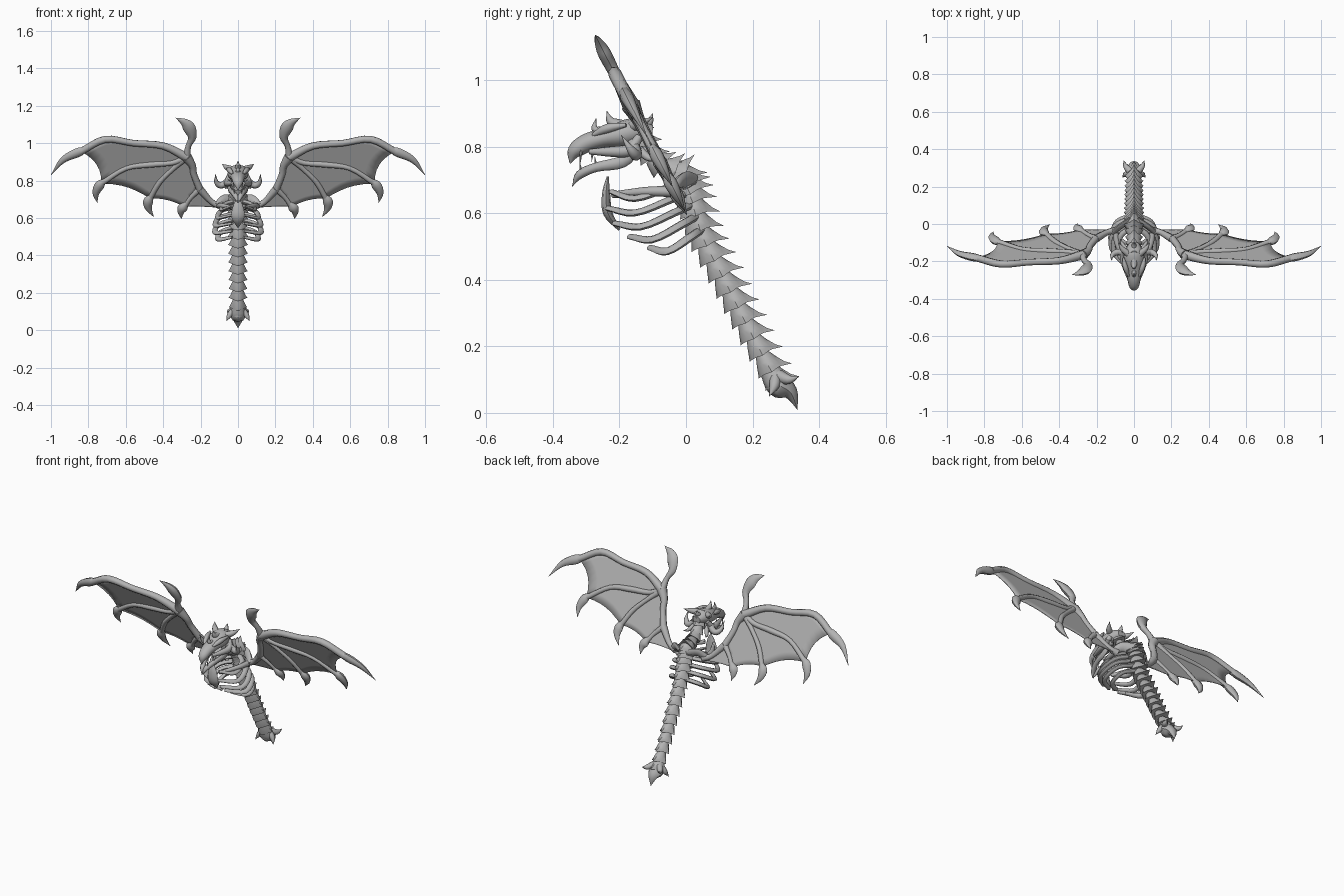
import bpy, bmesh, math
from mathutils import Vector as V

old = bpy.data.objects.get("Cube")
if old:
    bpy.data.objects.remove(old, do_unlink=True)

bone = bpy.data.materials.new("bone_grey")
bone.use_nodes = True
grey = (0.45, 0.45, 0.45, 1)
bone.diffuse_color = grey
bone.node_tree.nodes["Principled BSDF"].inputs["Base Color"].default_value = grey


def finish(name, bm, mirror=False, angle=50, thick=0):
    """Turn a bmesh into a shaded object, optionally mirrored across x."""
    bmesh.ops.recalc_face_normals(bm, faces=bm.faces)
    me = bpy.data.meshes.new(name)
    bm.to_mesh(me)
    bm.free()
    me.materials.append(bone)
    me.shade_smooth()
    me.set_sharp_from_angle(angle=math.radians(angle))
    ob = bpy.data.objects.new(name, me)
    bpy.context.collection.objects.link(ob)
    if thick:
        mod = ob.modifiers.new("thickness", 'SOLIDIFY')
        mod.thickness, mod.offset = thick, 0
    if mirror:
        ob.modifiers.new("mirror", 'MIRROR').use_mirror_merge = False
    return ob


def smooth(pts, n=4):
    """Catmull-Rom curve through vectors of any size."""
    p = [V(q) for q in pts]
    p = [p[0] * 2 - p[1]] + p + [p[-1] * 2 - p[-2]]
    out = []
    for a, b, c, d in zip(p, p[1:], p[2:], p[3:]):
        for i in range(n):
            t = i / n
            out.append(0.5 * (2 * b + (c - a) * t + (2 * a - 5 * b + 4 * c - d) * t**2
                              + (3 * b - a - 3 * c + d) * t**3))
    return out + [p[-2]]


def skin(bm, rings):
    """Join rings of points into a closed skin."""
    rows = [[bm.verts.new(co) for co in r] for r in rings]
    for a, b in zip(rows, rows[1:]):
        for i in range(len(a)):
            j = (i + 1) % len(a)
            bm.faces.new((a[i], a[j], b[j], b[i]))
    bm.faces.new(rows[0])
    bm.faces.new(rows[-1])


def tube(bm, pts, radii, ref=(1, 0, 0), sides=8, n=4):
    """Swept bone; each radius is one number or (along ref, across ref)."""
    path = smooth(pts, n)
    rr = smooth([r if isinstance(r, tuple) else (r, r) for r in radii], n)
    a, rings = V(ref), []
    for i, p in enumerate(path):
        t = (path[min(i + 1, len(path) - 1)] - path[max(i - 1, 0)]).normalized()
        a = (a - t * a.dot(t)).normalized()
        b = t.cross(a)
        ra, rb = max(rr[i][0], .0008), max(rr[i][1], .0008)
        rings.append([p + a * ra * math.cos(k * math.tau / sides)
                      + b * rb * math.sin(k * math.tau / sides) for k in range(sides)])
    skin(bm, rings)


def part(name, *tubes, mirror=False, **kw):
    bm = bmesh.new()
    for pts, radii in tubes:
        tube(bm, pts, radii, **kw)
    return finish(name, bm, mirror)


# Vertebrae: flared collars with a dorsal thorn and two side thorns
def vertebra(bm, p, d, length, r, spike):
    x = V((1, 0, 0))
    back = d.cross(x)
    if back.y < 0:
        back = -back
    rings = []
    for t, s, out in ((-.6, .6, 0), (-.1, .85, .1), (.35, 1, .45), (.6, 1.05, 1), (.5, .6, 0)):
        ring = []
        for k in range(12):
            ang = k * math.tau / 12
            thorn = {3: 1.0, 0: .4, 6: .4, 9: .2}.get(k, 0) * out * spike
            rad = r * (s + thorn)
            ring.append(p + d * (t + thorn * .25) * length
                        + x * math.cos(ang) * rad + back * math.sin(ang) * rad)
        rings.append(ring)
    skin(bm, rings)


def column(name, pts, count, r0, r1, spike):
    path = smooth([(0, y, z) for y, z in pts], 12)
    bm = bmesh.new()
    for i in range(count):
        f = i / (count - 1)
        k = min(int(f * (len(path) - 1)), len(path) - 2)
        d = (path[k + 1] - path[k]).normalized()
        length = sum((b - a).length for a, b in zip(path, path[1:])) / count
        vertebra(bm, path[k], d, length * 1.1, r0 + (r1 - r0) * f, spike)
    finish(name, bm, angle=40)


column("spine_and_tail", [(-.02, .72), (.01, .66), (.05, .53), (.12, .39), (.19, .25), (.27, .10)],
       16, .043, .036, .75)
column("neck", [(-.15, .86), (-.125, .81), (-.10, .765), (-.06, .735), (-.02, .72)], 6, .03, .042, .6)
part("tail_tip", ([(0, .25, .13), (0, .28, .085), (0, .315, .06), (0, .335, .01)],
                  [(.03, .03), (.045, .04), (.03, .022), 0]))
part("tail_thorns", ([(.02, .27, .11), (.045, .265, .08), (.06, .25, .05)], [.018, .015, 0]),
     ([(.02, .28, .11), (.045, .31, .10), (.055, .34, .11)], [.02, .014, 0]), mirror=True)

# Rib cage
bm = bmesh.new()
for sy, sz, fy, fz, w in ((-.02, .69, -.225, .665, .085), (.0, .66, -.235, .615, .105),
                          (.015, .625, -.215, .57, .118), (.03, .59, -.17, .53, .12),
                          (.045, .55, -.11, .497, .105)):
    a, f = V((.015, sy, sz)), V((.03, fy, fz))
    m1, m2 = a.lerp(f, .22), a.lerp(f, .65)
    m1.x, m2.x = w * .85, w
    m1.z -= .012
    m2.z -= .03
    tube(bm, [a, m1, m2, f], [(.012, .014), (.012, .015), (.01, .015), (.007, .010)], ref=(0, 0, 1))
finish("ribs", bm, mirror=True)
part("breastbone", ([(0, -.235, .71), (0, -.24, .66), (0, -.235, .60), (0, -.20, .55)],
                    [.003, (.028, .012), (.034, .014), .004]))
part("collar_bones", ([(.10, -.04, .665), (.085, -.12, .665), (.03, -.22, .655)], [.017, .014, .01]),
     ([(.02, .02, .69), (.07, -.01, .70), (.115, -.045, .665)], [(.012, .03), (.012, .026), .018]),
     mirror=True)

# Skull
part("cranium", ([(0, -.10, .845), (0, -.15, .845), (0, -.20, .835), (0, -.25, .825),
                  (0, -.30, .81), (0, -.335, .785), (0, -.348, .75)],
                 [(.025, .02), (.05, .04), (.056, .04), (.044, .03), (.034, .028), (.025, .022), .002]),
     sides=12)
part("cheeks_and_brows",
     ([(.045, -.14, .83), (.058, -.17, .79), (.05, -.22, .785), (.03, -.29, .785)], [.012, .018, .016, .008]),
     ([(.028, -.28, .835), (.045, -.235, .855), (.058, -.18, .865)], [.006, .014, .006]), mirror=True)
part("lower_jaw", ([(.045, -.14, .80), (.045, -.19, .755), (.03, -.27, .738), (.012, -.32, .715), (.002, -.342, .68)],
                   [.012, (.01, .018), (.013, .014), (.014, .013), 0]), mirror=True)
part("teeth", *[([(x, y, z), (x, y - .004, z + h)], [.006, 0])
                for x, y, z, h in ((.022, -.315, .79, -.05), (.03, -.28, .785, -.03),
                                   (.018, -.315, .72, .035), (.03, -.27, .74, .03))],
     mirror=True, sides=5)
part("crest_horns", ([(0, -.19, .86), (0, -.225, .875), (0, -.238, .907)], [.02, .014, 0]),
     ([(0, -.255, .845), (0, -.275, .855), (0, -.27, .885)], [.014, .01, 0]),
     ([(0, -.13, .86), (0, -.11, .875), (0, -.10, .90)], [.016, .012, 0]))
part("rear_horns", ([(.03, -.16, .86), (.06, -.135, .87), (.085, -.10, .888)], [.018, .015, 0]),
     ([(.04, -.16, .81), (.085, -.15, .775), (.115, -.165, .79), (.12, -.195, .835)], [.018, .018, .013, 0]),
     ([(.04, -.14, .79), (.06, -.11, .765), (.075, -.08, .765)], [.014, .01, 0]), mirror=True)


# Wings lie in one leaning plane
def wing(*xz):
    return [V((x, -.51 * (z - .6), z)) for x, z in xz]


normal = (0, .89, .455)
wrist = (.275, .925)
elbow = (.205, .755)
fingers = [wing(wrist, (.40, .985), (.56, 1.0), (.71, 1.02), (.84, .955)),
           wing(wrist, (.35, .895), (.47, .885), (.60, .865), (.73, .785)),
           wing(wrist, (.35, .86), (.42, .79), (.47, .705)),
           wing(wrist, (.235, .84), elbow, (.255, .705), (.285, .66))]
part("upper_arms", (wing((.09, .665), (.14, .685), elbow), [.022, .016, .022]), mirror=True, ref=normal)
part("forearms", (wing(elbow, (.235, .83), (.245, .88), wrist), [.02, .018, .02, .03]), mirror=True, ref=normal)
part("leading_fingers", (fingers[0], [.026, .02, .018, .02, .02]), mirror=True, ref=normal)
part("middle_fingers", (fingers[1], [.02, .015, .017, .014, .016]), mirror=True, ref=normal)
part("inner_fingers", (fingers[2], [.02, .014, .015, .015]), mirror=True, ref=normal)
part("elbow_fingers", (fingers[3][2:], [.018, .013, .014]), mirror=True, ref=normal)

# Hooked claws at the finger ends and wrist
hook = [.012, (.02, .027), (.014, .018), 0]
part("wing_claws",
     (wing((.81, .968), (.855, .95), (.935, .91), (1.0, .83)), hook),
     (wing((.715, .80), (.74, .775), (.76, .73), (.752, .68)), hook),
     (wing((.46, .72), (.48, .69), (.478, .65), (.45, .605)), hook),
     (wing((.275, .68), (.295, .655), (.305, .63), (.302, .595)), hook), mirror=True, ref=normal)
part("thumb_claws", (wing(wrist, (.265, .985), (.245, 1.03), (.26, 1.08), (.285, 1.11), (.333, 1.135)),
                     [.022, .015, (.018, .022), (.02, .034), (.014, .024), 0]), mirror=True, ref=normal)


def at(path, u):
    f = u * (len(path) - 1)
    i = min(int(f), len(path) - 2)
    return path[i].lerp(path[i + 1], f - i)


# Membranes: panels lofted between neighbouring fingers, with scalloped ends
bm = bmesh.new()
arm = wing(elbow, (.14, .685), (.10, .655))
panels = list(zip(fingers, fingers[1:])) + [(fingers[3][2:], arm)]
for first, second in panels:
    a, b = smooth(first), smooth(second)
    grid = []
    for i in range(11):
        row = []
        for j in range(7):
            v = j / 6
            u = i / 10 * (1 - .22 * v * (1 - v))
            row.append(bm.verts.new(at(a, u).lerp(at(b, u), v)))
        grid.append(row)
    for r, s in zip(grid, grid[1:]):
        for j in range(6):
            bm.faces.new((r[j], r[j + 1], s[j + 1], s[j]))
bmesh.ops.remove_doubles(bm, verts=bm.verts, dist=.0005)
finish("wing_membranes", bm, mirror=True, thick=.004)
